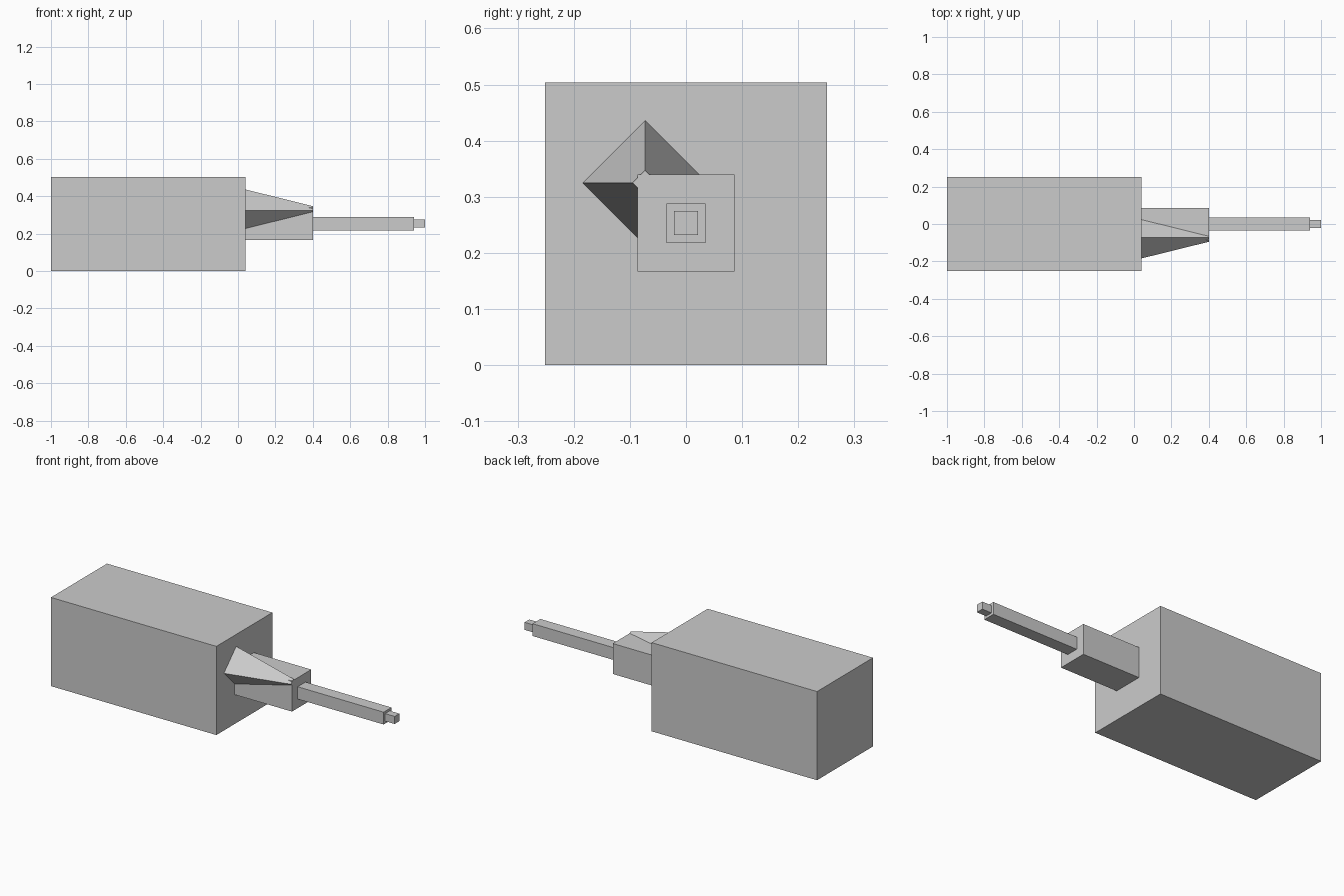
import bpy
from math import pi

old = bpy.data.objects.get("Cube")
if old:
    bpy.data.objects.remove(old, do_unlink=True)

# Single flat grey
grey = bpy.data.materials.new("plain_grey")
grey.use_nodes = True
colour = (0.6, 0.6, 0.6, 1)
grey.diffuse_color = colour
grey.node_tree.nodes["Principled BSDF"].inputs["Base Color"].default_value = colour

AXIS_Z = 0.253  # height of the shared centre line


def finish(name):
    obj = bpy.context.object
    obj.name = name
    obj.data.materials.append(grey)
    return obj


def block(name, x0, x1, width, height, z=AXIS_Z):
    """Box running along x, centred on y = 0."""
    bpy.ops.mesh.primitive_cube_add(size=1, location=((x0 + x1) / 2, 0, z))
    obj = finish(name)
    obj.scale = (x1 - x0, width, height)
    bpy.ops.object.transform_apply(location=False, rotation=False, scale=True)
    return obj


# Stepped blocks, from the large body to the small tip
block("main_body", -1, 0.04, 0.503, 0.504, 0.252)
block("neck_block", 0.04, 0.4, 0.173, 0.173)
block("long_rod", 0.4, 0.94, 0.07, 0.07)
block("rod_tip", 0.94, 1, 0.042, 0.043)

# Four-sided taper set into the upper front corner of the neck
bpy.ops.mesh.primitive_cone_add(vertices=4, radius1=0.111, radius2=0.022, depth=0.36,
                                location=(0.22, -0.073, 0.325), rotation=(0, pi / 2, 0))
finish("tapered_spike")
